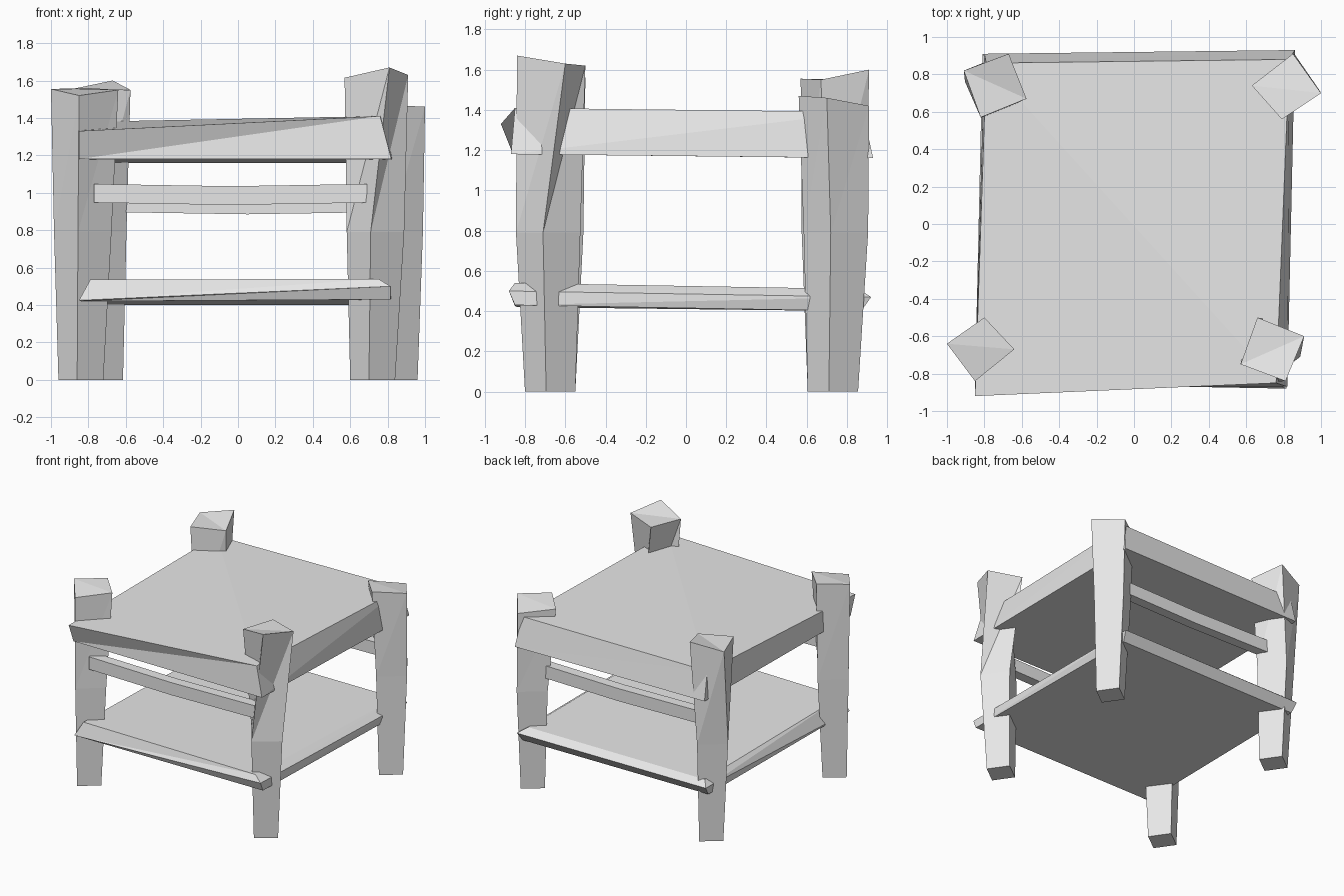
import bpy

cube = bpy.data.objects.get("Cube")
if cube:
    bpy.data.objects.remove(cube)

stone = bpy.data.materials.new("plain_grey")
stone.use_nodes = True
GREY = (0.8, 0.8, 0.8, 1)
stone.diffuse_color = GREY
stone.node_tree.nodes["Principled BSDF"].inputs["Base Color"].default_value = GREY


def loft(name, rings):
    """Flat-faced solid through four-cornered rings, listed bottom to top."""
    verts = [p for ring in rings for p in ring]
    faces = [(3, 2, 1, 0)]
    for level in range(len(rings) - 1):
        lo, hi = level * 4, level * 4 + 4
        for i in range(4):
            j = (i + 1) % 4
            faces += [(lo + i, lo + j, hi + j), (lo + i, hi + j, hi + i)]
    top = len(verts) - 4
    faces += [(top, top + 1, top + 3), (top + 1, top + 2, top + 3)]
    mesh = bpy.data.meshes.new(name)
    mesh.from_pydata(verts, [], faces)
    mesh.materials.append(stone)
    obj = bpy.data.objects.new(name, mesh)
    bpy.context.collection.objects.link(obj)
    return obj


# Foot outline: a turned square, corners in the order front, right, back, left
FOOT = [(-.02, -.125), (.12, -.02), (.02, .125), (-.12, .02)]


def leg(name, foot, knee, top):
    def ring(c, size, z):
        return [(c[0] + size * x, c[1] + size * y, z) for x, y in FOOT]
    loft(name, [ring(foot, 1, 0), ring(knee, 1.28, .79), top])


# Legs widen and twist above the knee
leg("front_right_leg", (-.84, -.675), (-.83, -.67),
    [(-.85, -.84, 1.52), (-.64, -.67, 1.55), (-.80, -.50, 1.56), (-1.0, -.64, 1.555)])
leg("front_left_leg", (.72, -.675), (.735, -.685),
    [(.81, -.84, 1.67), (.91, -.60, 1.63), (.66, -.50, 1.62), (.57, -.75, 1.615)])
leg("back_left_leg", (.84, .73), (.835, .745),
    [(.79, .56, 1.47), (1.0, .70, 1.46), (.85, .91, 1.42), (.63, .74, 1.45)])
leg("back_right_leg", (-.735, .73), (-.75, .735),
    [(-.82, .57, 1.555), (-.575, .67, 1.55), (-.67, .91, 1.60), (-.91, .82, 1.55)])

# Thick uneven table top
loft("table_top", [
    [(-.85, -.86, 1.18), (.82, -.87, 1.18), (.86, .93, 1.16), (-.80, .91, 1.16)],
    [(-.85, -.92, 1.33), (.76, -.85, 1.41), (.83, .88, 1.39), (-.79, .86, 1.38)]])

# Lower shelf with a sloping rim
loft("lower_shelf", [
    [(-.84, -.84, .42), (.815, -.85, .43), (.83, .87, .40), (-.80, .86, .40)],
    [(-.85, -.85, .425), (.815, -.88, .50), (.85, .92, .47), (-.81, .91, .47)],
    [(-.79, -.82, .535), (.75, -.85, .54), (.79, .86, .51), (-.77, .86, .51)]])


def rail(name, left, right, y, z):
    """Sagging rail with one bend in the middle."""
    def section(x, drop):
        return [(x, y - .04, z - drop), (x, y + .04, z - drop),
                (x, y + .04, z + .1 - drop), (x, y - .04, z + .1 - drop)]
    loft(name, [section(left, 0), section((left + right) / 2, .012), section(right, 0)])


# Rails under the top
rail("front_rail", -.77, .69, -.74, .947)
rail("back_rail", -.70, .80, .74, .897)
